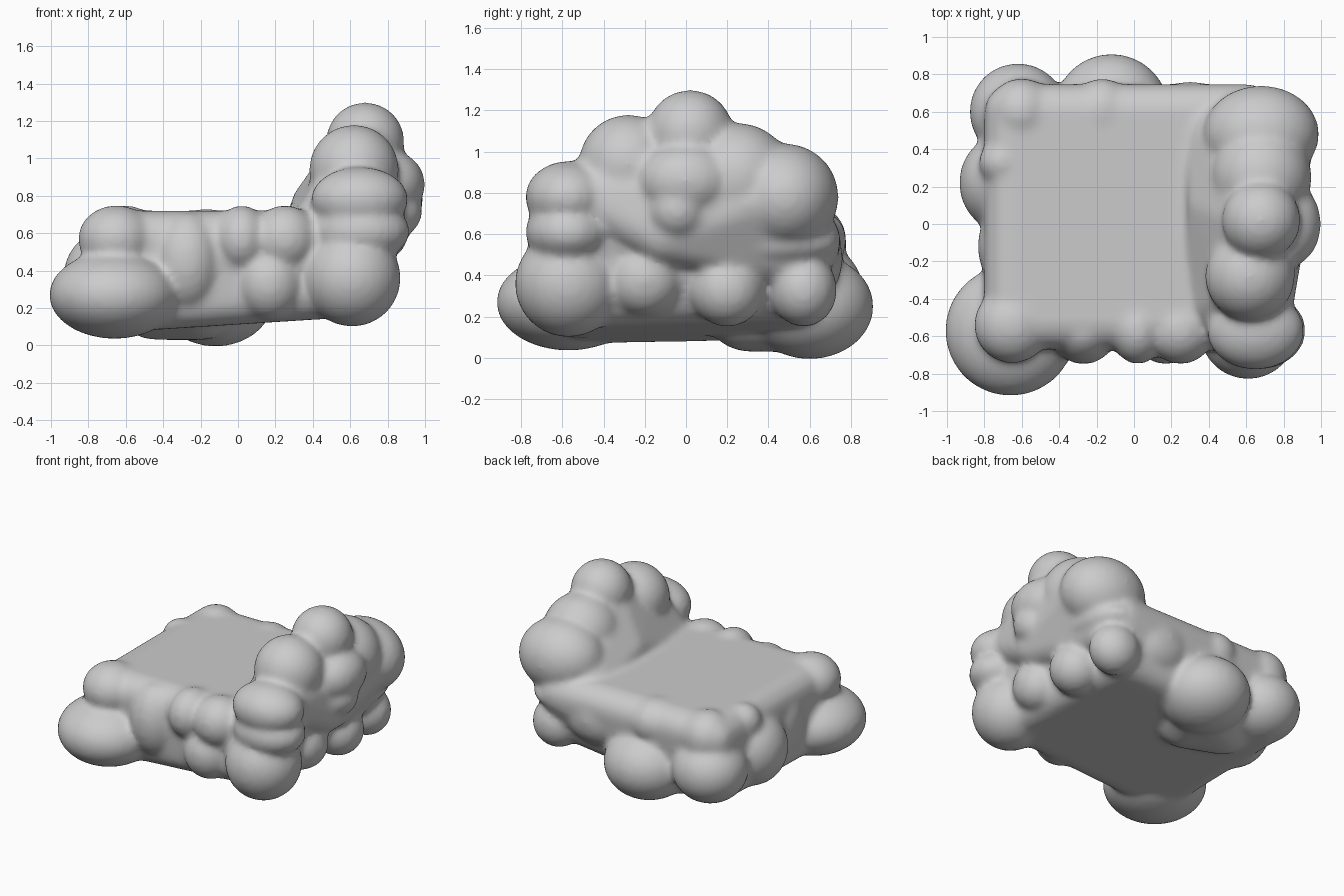
import bpy
import bmesh
from mathutils import Matrix, Vector

default_cube = bpy.data.objects.get("Cube")
if default_cube:
    bpy.data.objects.remove(default_cube, do_unlink=True)

grey = bpy.data.materials.new("cloud grey")
grey.use_nodes = True
colour = (0.6, 0.6, 0.6, 1)
grey.diffuse_color = colour
grey.node_tree.nodes["Principled BSDF"].inputs["Base Color"].default_value = colour

# Main lines of the layout
FOOT, HEAD = -0.65, 0.65
FRONT, BACK = -0.57, 0.6
LOW, MIDDLE, HIGH = 0.33, 0.57, 0.78
SMALL, MEDIUM, LARGE = 0.17, 0.25, 0.34
SHRINK = 0.01  # allowance for the softening at the end

cloud = bmesh.new()


def puff(x, y, z, size, width=1, depth=1, height=1):
    """Add one rounded puff, optionally squashed along an axis."""
    place = Matrix.Translation((x, y, z))
    radii = [size * scale + SHRINK for scale in (width, depth, height)]
    shape = Matrix.Diagonal((*radii, 1))
    bmesh.ops.create_icosphere(cloud, subdivisions=4, radius=1, matrix=place @ shape)


def stuffing(size, *centres):
    """Add a taut skin stretched around equal balls."""
    ball = bmesh.new()
    bmesh.ops.create_icosphere(ball, subdivisions=3, radius=size)
    points = [cloud.verts.new(Vector(centre) + vert.co)
              for centre in centres for vert in ball.verts]
    ball.free()
    hull = bmesh.ops.convex_hull(cloud, input=points)
    spare = {item for item in hull["geom_interior"] + hull["geom_unused"]
             if isinstance(item, bmesh.types.BMVert)}
    bmesh.ops.delete(cloud, geom=list(spare), context='VERTS')


# Seat, with its underside rising towards the head
stuffing(0.15,
         (FOOT, -0.52, MIDDLE), (HEAD, -0.52, MIDDLE),
         (FOOT, BACK, MIDDLE), (BACK, BACK, MIDDLE),
         (FOOT, -0.5, 0.22), (BACK, -0.5, 0.3),
         (FOOT, MIDDLE, 0.24), (0.5, 0.5, LOW))

# Front foot corner
puff(-0.66, FRONT, 0.27, LARGE, height=0.66)
puff(FOOT, -0.54, MIDDLE, SMALL, width=1.15, depth=1.15)

# Front edge
puff(-0.27, FRONT, 0.45, SMALL, height=1.5)
puff(0.02, FRONT, MIDDLE, SMALL, width=0.8)
puff(SMALL, FRONT, LOW, SMALL, height=1.1)
puff(MEDIUM, FRONT, MIDDLE, SMALL)

# Front head corner, stacked up to the backrest
puff(0.61, FRONT, 0.36, MEDIUM)
puff(0.66, FRONT, 0.61, MEDIUM, depth=0.8, height=0.6)
puff(HEAD, FRONT, HIGH, MEDIUM, depth=0.8, height=0.66)
stuffing(0.18, (0.63, FRONT, 0.4), (HEAD, FRONT, 0.74))

# Back foot corner
puff(-0.62, BACK, LOW, MEDIUM, height=0.9)
puff(-0.6, BACK, MIDDLE, SMALL)

# Back edge, with the big low puff running under the seat
puff(-0.12, BACK, MEDIUM, 0.3, height=0.82)
stuffing(0.22, (-0.12, MIDDLE, MEDIUM), (-0.45, 0.4, MEDIUM), (-0.2, 0.3, MEDIUM))
puff(-SMALL, BACK, MIDDLE, SMALL, width=0.9, height=0.9)
puff(0.3, BACK, 0.48, MEDIUM, depth=0.6, height=0.8)

# Foot edge
puff(-0.7, 0.22, 0.36, MEDIUM, width=0.9)
puff(-0.7, LOW, 0.6, SMALL, width=0.7, depth=0.7, height=0.7)
puff(-0.7, -0.12, 0.4, MEDIUM, width=0.5, depth=0.8)

# Backrest crown
puff(0.68, 0.02, 1.09, 0.2)
puff(0.62, -0.28, 0.94, 0.23)
puff(0.68, 0.48, HIGH, MEDIUM, width=1.2)
puff(0.68, MEDIUM, 0.87, 0.26)

# Backrest body, sloping down to the seat
stuffing(0.15,
         (0.42, -0.45, 0.6), (0.42, 0.5, 0.62), (0.43, 0.1, 0.74),
         (0.62, -0.3, 0.95), (HEAD, 0, 1.05), (HEAD, 0.5, 0.83),
         (0.7, -0.45, HIGH), (0.8, 0.4, HIGH), (0.76, -0.1, 0.6), (HEAD, 0.5, 0.5))
puff(0.82, 0, 0.86, SMALL, depth=1.3)
puff(0.84, -0.04, 0.72, SMALL, width=0.8, depth=0.8, height=0.8)

# Outer side below the backrest
puff(HEAD, 0.43, 0.55, 0.2, depth=1.5, height=0.5)
puff(0.68, 0.2, LOW, SMALL)
puff(HEAD, MIDDLE, LOW, SMALL, depth=0.9)
puff(0.68, -0.2, 0.38, SMALL, width=0.9)

mesh = bpy.data.meshes.new("cloud_bed")
cloud.to_mesh(mesh)
cloud.free()
mesh.materials.append(grey)
bed = bpy.data.objects.new("cloud_bed", mesh)
bpy.context.collection.objects.link(bed)

# Fuse the puffs and soften the creases
fuse = bed.modifiers.new("fuse", 'REMESH')
fuse.mode = 'VOXEL'
fuse.voxel_size = 0.02
fuse.use_smooth_shade = True
soften = bed.modifiers.new("soften", 'SMOOTH')
soften.factor = 0.5
soften.iterations = 14
